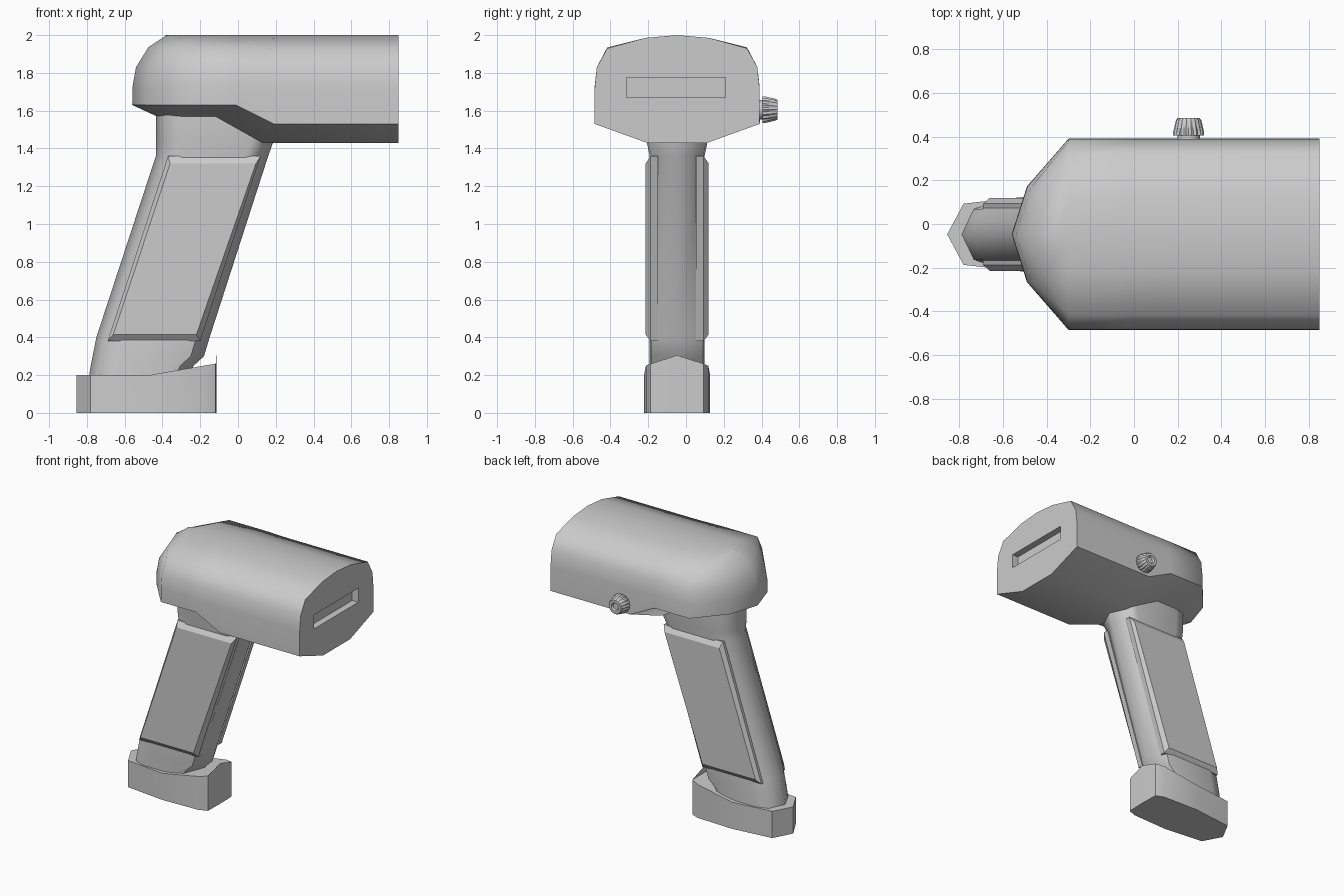
import bpy, bmesh, math
from mathutils import Vector

if "Cube" in bpy.data.objects:
    bpy.data.objects.remove(bpy.data.objects["Cube"])

YC = -0.047  # symmetry plane of body and grip


def finish(bm, name, angle):
    bmesh.ops.remove_doubles(bm, verts=bm.verts, dist=0.0005)
    bmesh.ops.dissolve_degenerate(bm, edges=bm.edges, dist=0.0001)
    bmesh.ops.recalc_face_normals(bm, faces=bm.faces)
    me = bpy.data.meshes.new(name)
    bm.to_mesh(me)
    bm.free()
    ob = bpy.data.objects.new(name, me)
    bpy.context.collection.objects.link(ob)
    smooth(ob, angle)
    return ob


def smooth(ob, angle):
    bpy.ops.object.select_all(action='DESELECT')
    bpy.context.view_layer.objects.active = ob
    ob.select_set(True)
    bpy.ops.object.shade_smooth_by_angle(angle=math.radians(angle))


def loft(name, rings, angle=30, caps=True):
    """Skin closed rings of equal point count."""
    bm = bmesh.new()
    vs = [[bm.verts.new(p) for p in r] for r in rings]
    n = len(rings[0])
    for a, b in zip(vs, vs[1:]):
        for i in range(n):
            j = (i + 1) % n
            bm.faces.new((a[i], a[j], b[j], b[i]))
    if caps:
        bm.faces.new(vs[0])
        bm.faces.new(vs[-1])
    return finish(bm, name, angle)


def mirrored(half):
    """Half outline (x, half width, z) ending on the centre -> full ring."""
    full = half + [(x, -w, z) for x, w, z in reversed(half) if w > 0 or x > 9]
    return [(x, w + YC, z) for x, w, z in full]


# Body: horizontal levels (half width, rear x, side z, rear z), plan rounded at the back
def level(w, back, zf, zr, a=0.19, b=-0.01):
    k = w / 0.4375
    half = [(0.85, w, zf), (a, w, zf), (b, w, zr), (-0.3, w, zr),
            (back + 0.07 * (0.3 + 0.7 * k), w * 0.5, zr)]
    pts = half + [(back, 0, zr)] + [(x, -y, z) for x, y, z in reversed(half)]
    return [(x, y + YC, z) for x, y, z in pts]


top = level(0.17, -0.385, 1.985, 1.985)
top[5] = (-0.385, YC, 1.995)
body = loft("scanner_body", [
    level(0, -0.43, 1.43, 1.57, 0.13, -0.12),
    level(0.16, -0.43, 1.43, 1.57, 0.13, -0.12),
    level(0.4375, -0.56, 1.53, 1.63),
    level(0.4365, -0.558, 1.72, 1.73),
    level(0.425, -0.54, 1.83, 1.83),
    level(0.37, -0.475, 1.93, 1.935),
    top,
    level(0, -0.385, 2.0, 2.0),
], 55, caps=False)

# Window slot recessed into the front of the body
bpy.ops.mesh.primitive_cube_add(size=1, location=(0.85, -0.0525, 1.7225))
cutter = bpy.context.object
cutter.name = "slot_cutter"
cutter.scale = (0.1, 0.525, 0.105)
cutter.hide_render = True
cut = body.modifiers.new("slot", 'BOOLEAN')
cut.operation = 'DIFFERENCE'
cut.solver = 'EXACT'
cut.object = cutter
bpy.context.view_layer.objects.active = body
bpy.ops.object.modifier_apply(modifier=cut.name)
bpy.data.objects.remove(cutter)
smooth(body, 55)


# Grip: slanted loft with pointed rear and front
def grip_ring(z, back, front, w):
    half = [(front - 0.07, w * 0.95, z), (front - 0.12, w, z),
            (back + 0.14, w, z), (back + 0.055, w * 0.8, z)]
    pts = [(front, 0, z)] + half + [(back, 0, z)] + [(x, -y, z) for x, y, z in reversed(half)]
    return [(x, y + YC, zz) for x, y, zz in pts]


loft("grip", [grip_ring(*s) for s in [
    (0.12, -0.80, -0.30, 0.145), (0.25, -0.78, -0.235, 0.145),
    (0.30, -0.77, -0.18, 0.145), (0.40, -0.75, -0.15, 0.145),
    (1.36, -0.435, 0.16, 0.145), (1.43, -0.435, 0.185, 0.16),
    (1.60, -0.435, 0.20, 0.16)]], 55)

# Raised grip panels on both sides
outer = [(-0.37, 1.36), (0.12, 1.36), (-0.20, 0.38), (-0.69, 0.38)]
inner = [(-0.36, 1.32), (0.095, 1.32), (-0.22, 0.415), (-0.66, 0.415)]
for side, s in (("right", -1), ("left", 1)):
    loft("grip_panel_" + side, [
        [(x, YC + s * 0.10, z) for x, z in outer],
        [(x, YC + s * 0.14, z) for x, z in outer],
        [(x, YC + s * 0.167, z) for x, z in inner]], 20)

# Foot: pointed plan, top rising towards the front; built in strips across y
plan = [(-0.855, 0, 0.2), (-0.78, 0.14, 0.2), (-0.47, 0.175, 0.2),
        (-0.18, 0.15, 0.255), (-0.115, 0.0, 0.305)]
plan[3:4] = [(-0.18, 0.165, 0.25), (-0.118, 0.14, 0.26)]
bm = bmesh.new()


def foot_station(x, w, z):
    return [bm.verts.new((x, YC + sy * w, zz)) for sy, zz in ((-1, 0), (1, 0), (1, z), (-1, z))]


st = [foot_station(*p) for p in plan]
for a, b in zip(st, st[1:]):
    for i in range(4):
        j = (i + 1) % 4
        bm.faces.new((a[i], a[j], b[j], b[i]))
finish(bm, "grip_foot", 40)


# Fluted side knob along y, with a dimpled tip
def knob_ring(y, r, flute):
    n = 36
    return [(0.25 + r * (1 - flute * (i % 2)) * math.cos(math.tau * i / n), y,
             1.605 + r * (1 - flute * (i % 2)) * math.sin(math.tau * i / n)) for i in range(n)]


loft("side_knob", [knob_ring(*k) for k in [
    (0.36, 0.052, 0), (0.405, 0.052, 0), (0.405, 0.071, 0.1), (0.42, 0.071, 0.1),
    (0.475, 0.058, 0.1), (0.485, 0.050, 0), (0.485, 0.030, 0), (0.470, 0.024, 0)]], 30)
